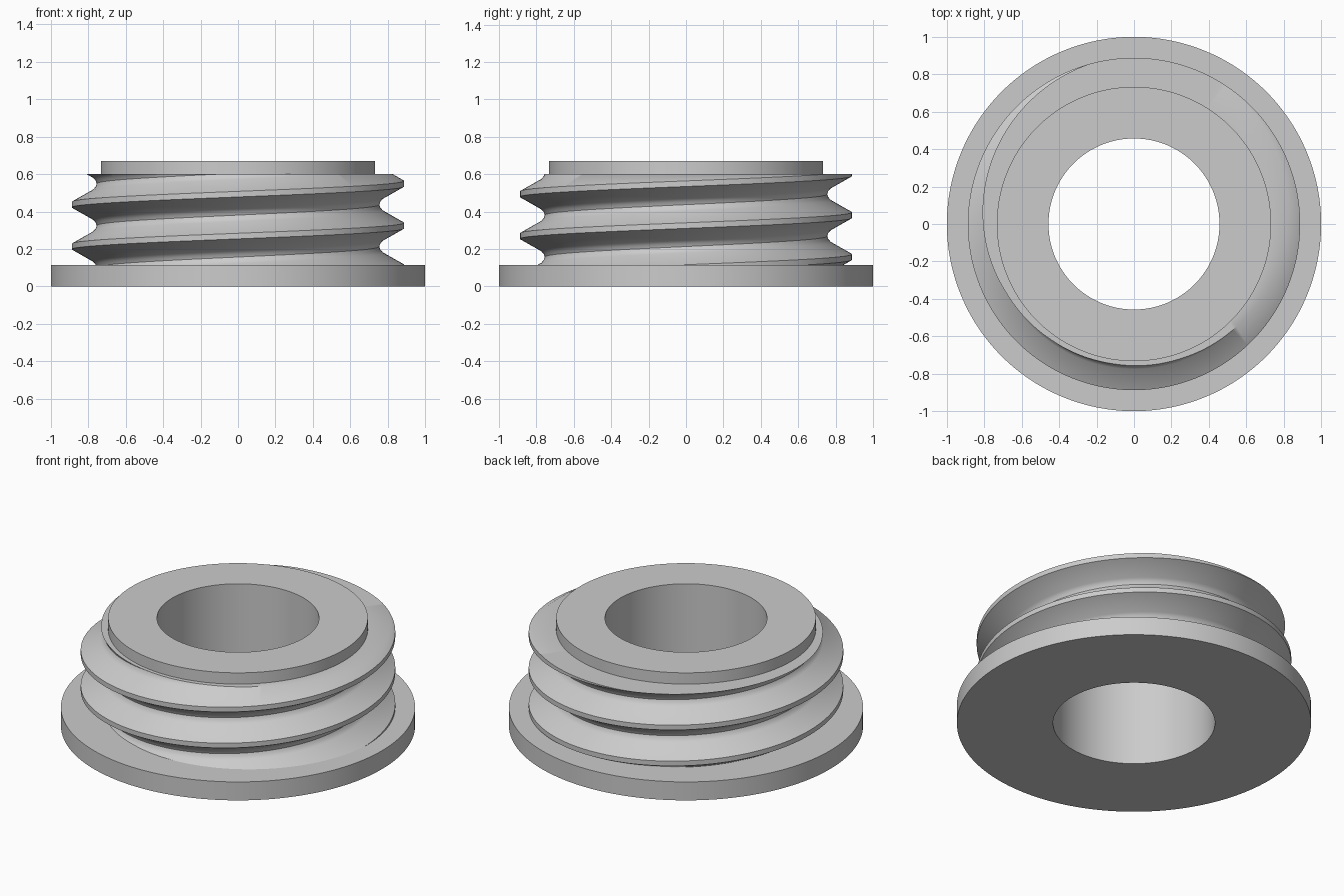
import bpy
import bmesh
from math import cos, sin, tau, radians

SEGMENTS = 192
PITCH = 0.224
CREST_Z = 0.325                 # crest height on the +x side
THREAD_LOW, THREAD_HIGH = 0.10, 0.60
CORE = 0.72

if "Cube" in bpy.data.objects:
    bpy.data.objects.remove(bpy.data.objects["Cube"])

grey = bpy.data.materials.new("plain grey")
grey.use_nodes = True
grey.diffuse_color = (0.6, 0.6, 0.6, 1)
grey.node_tree.nodes["Principled BSDF"].inputs["Base Color"].default_value = (0.6, 0.6, 0.6, 1)


def sweep(name, section, angle):
    """Sweep section(turn) -> [(radius, z), ...] once around the z axis."""
    bm = bmesh.new()
    columns = []
    for i in range(SEGMENTS + 1):
        t = i / SEGMENTS
        columns.append([bm.verts.new((r * cos(tau * t), r * sin(tau * t), z))
                        for r, z in section(t)])
    for a, b in zip(columns, columns[1:]):
        for j in range(len(a) - 1):
            bm.faces.new((a[j], b[j], b[j + 1], a[j + 1]))
    bmesh.ops.remove_doubles(bm, verts=bm.verts, dist=1e-5)
    bmesh.ops.dissolve_degenerate(bm, edges=bm.edges, dist=1e-5)
    mesh = bpy.data.meshes.new(name)
    bm.to_mesh(mesh)
    bm.free()
    mesh.materials.append(grey)
    ob = bpy.data.objects.new(name, mesh)
    bpy.context.collection.objects.link(ob)
    bpy.ops.object.select_all(action='DESELECT')
    ob.select_set(True)
    bpy.context.view_layer.objects.active = ob
    bpy.ops.object.shade_smooth_by_angle(angle=radians(angle))
    return ob


# Flanged sleeve with a through bore
SLEEVE = [(0.457, 0), (1, 0), (1, 0.115), (0.733, 0.115),
          (0.733, 0.67), (0.457, 0.67), (0.457, 0)]
sweep("flanged_sleeve", lambda t: SLEEVE, 30)

# Thread tooth: distance from crest centre -> radius, mirrored about the crest
HALF = [(0.015, 0.888), (0.079, 0.775), (0.095, 0.761), (PITCH / 2, 0.755)]
TOOTH = [(-d, r) for d, r in reversed(HALF)] + HALF


def thread_radius(z, crest):
    d = abs((z - crest + PITCH / 2) % PITCH - PITCH / 2)
    previous = (0, HALF[0][1])
    for point in HALF:
        if d <= point[0]:
            f = (d - previous[0]) / (point[0] - previous[0])
            return previous[1] + f * (point[1] - previous[1])
        previous = point
    return HALF[-1][1]


# Helical section, cut flat at both ends
def thread_section(t):
    crest = CREST_Z + PITCH * t
    points = [(CORE, THREAD_LOW)]
    for k in range(-3, 4):
        for d, r in TOOTH:
            z = crest + k * PITCH + d
            cut = min(max(z, THREAD_LOW), THREAD_HIGH)
            points.append((r if cut == z else thread_radius(cut, crest), cut))
    return points + [(CORE, THREAD_HIGH)]


sweep("screw_thread", thread_section, 35)
